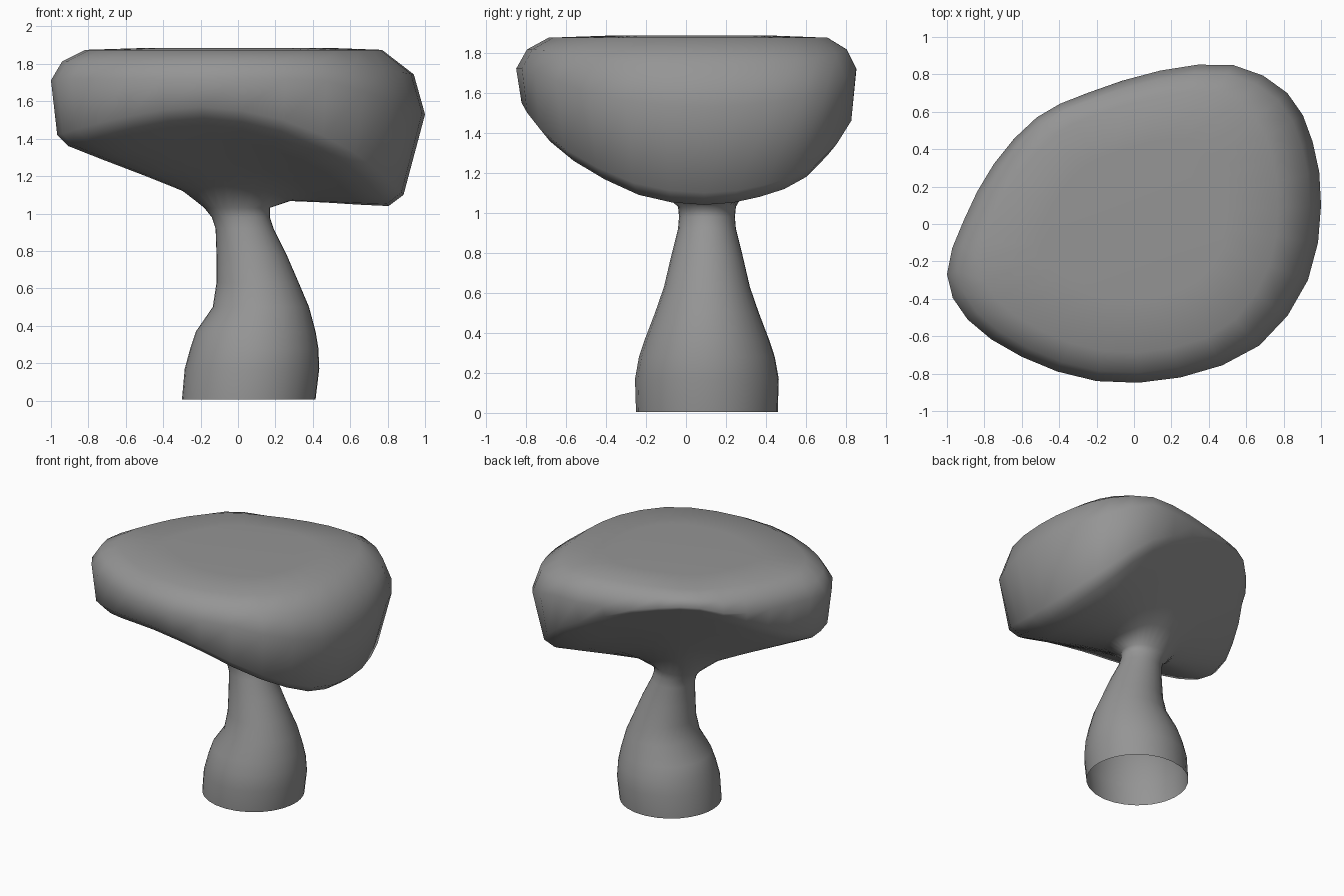
import bpy
import bmesh
from mathutils import Vector

old = bpy.data.objects.get("Cube")
if old:
    bpy.data.objects.remove(old, do_unlink=True)


def make_material(name, value):
    mat = bpy.data.materials.new(name)
    mat.use_nodes = True
    color = (value, value, value, 1)
    mat.diffuse_color = color
    mat.node_tree.nodes["Principled BSDF"].inputs["Base Color"].default_value = color
    return mat


def mix(a, b, t):
    return a + (b - a) * t


def clamp(t):
    return max(0.0, min(1.0, t))


def smooth_loop(points):
    """Double a closed loop of points with a Catmull-Rom midpoint."""
    result = []
    count = len(points)
    for i in range(count):
        before, here = points[i - 1], points[i]
        after, beyond = points[(i + 1) % count], points[(i + 2) % count]
        result += [here, ((here + after) * 9 - before - beyond) / 16]
    return result


# Cap outline seen from above, with the height of the lower rim as z
outline = smooth_loop([Vector(p) for p in (
    (1, .1, 1.04), (.955, .44, 1.08), (.82, .7, 1.18), (.53, .85, 1.4),
    (.14, .82, 1.58), (-.25, .7, 1.68), (-.52, .57, 1.7), (-.75, .32, 1.58),
    (-.91, .02, 1.43), (-1, -.27, 1.36), (-.89, -.51, 1.39), (-.6, -.71, 1.46),
    (-.2, -.84, 1.51), (.25, -.82, 1.44), (.67, -.65, 1.26), (.93, -.3, 1.09),
)])
center = Vector((0, .05))
directions = [(p.xy - center).normalized() for p in outline]

# Stem sections: height, left edge, right edge, half depth
STEM = (
    (.005, -.3, .415, .355), (.17, -.285, .435, .36), (.28, -.255, .43, .34),
    (.37, -.225, .415, .31), (.5, -.135, .38, .26), (.63, -.115, .325, .215),
    (.78, -.115, .26, .18), (.92, -.12, .19, .145), (.98, -.14, .17, .14),
    (1.03, -.18, .17, .145),
)
STEM_Y = .105


def stem_ring(z, low, high, depth):
    mid, half = (low + high) / 2, (high - low) / 2
    return [Vector((mid + d.x * half, STEM_Y + d.y * depth, z)) for d in directions]


def cap_ring(scale_and_height):
    ring = []
    for p in outline:
        scale, z = scale_and_height(p.z)
        flat = center + (p.xy - center) * scale
        ring.append(Vector((flat.x, flat.y, z)))
    return ring


TOP = 1.875


def rise(rim):
    """How far the rim is from the low side of the cap to the high one."""
    return clamp((rim - 1.04) * 3)


def wall_scale(rim):
    return mix(.885, .97, rise(rim))


def widest(rim):
    return max(mix(1.53, 1.72, rise(rim)), rim + .09)


rings = [stem_ring(*section) for section in STEM]

# Underside of the cap, running straight from the stem neck to the rim
neck = rings[-1]
ridge = cap_ring(lambda rim: (wall_scale(rim) - mix(.08, .06, rise(rim)), rim))
for t, lift in ((.17, .035), (.45, .025), (.75, .01)):
    rings.append([a.lerp(b, t) + Vector((0, 0, lift)) for a, b in zip(neck, ridge)])
rings.append(ridge)

# Cap wall, rounded shoulder and flat top
rings.append(cap_ring(lambda rim: (wall_scale(rim), rim + .06)))
rings.append(cap_ring(lambda rim: (1, widest(rim))))
rings.append(cap_ring(lambda rim: (.94, mix(widest(rim), TOP, .62))))
rings.append(cap_ring(lambda rim: (mix(.77, .82, rise(rim)), TOP)))
rings.append(cap_ring(lambda rim: (.5, TOP + .01)))

bm = bmesh.new()
loops = [[bm.verts.new(p) for p in ring] for ring in rings]
count = len(outline)
for lower, upper in zip(loops, loops[1:]):
    for i in range(count):
        j = (i + 1) % count
        bm.faces.new((lower[i], lower[j], upper[j], upper[i]))
bm.faces.new(loops[-1])

mesh = bpy.data.meshes.new("mushroom_shell")
bm.to_mesh(mesh)
bm.free()
mushroom = bpy.data.objects.new("mushroom_shell", mesh)
bpy.context.collection.objects.link(mushroom)
mesh.materials.append(make_material("plain_grey", .3))
mesh.shade_smooth()
